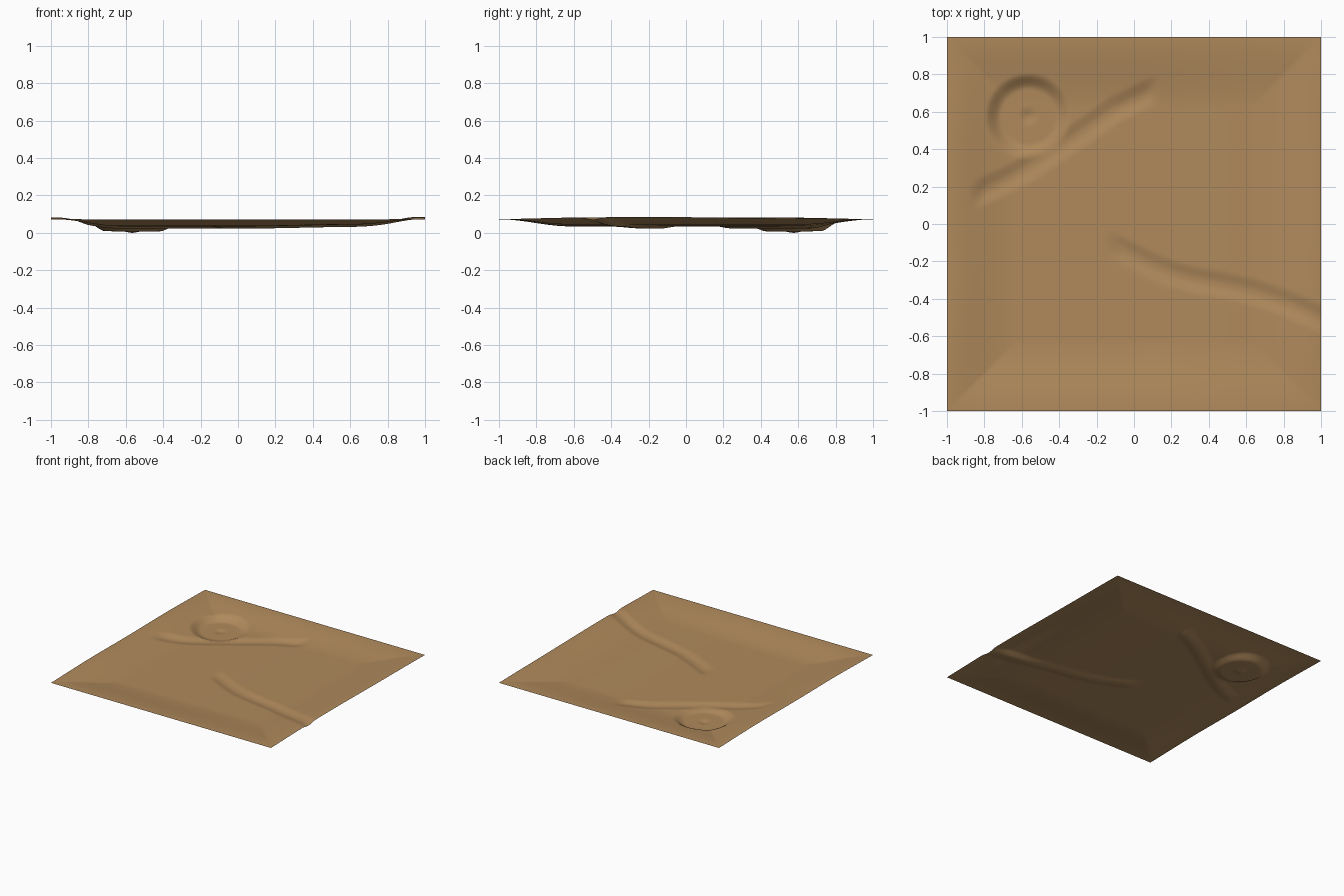
import bpy, bmesh, math

if "Cube" in bpy.data.objects:
    bpy.data.objects.remove(bpy.data.objects["Cube"])

N = 200                      # grid cells per side
CRATER = (-0.565, 0.575)     # crater centre
CHANNELS = [                 # centre lines of the two dry channels
    [(-0.86, 0.15), (-0.6, 0.28), (-0.3, 0.475), (-0.1, 0.61), (0.1, 0.71)],
    [(-0.13, -0.11), (0.2, -0.265), (0.6, -0.355), (0.8, -0.42), (1.05, -0.53)],
]


def smooth(t):
    t = max(0.0, min(1.0, t))
    return t * t * (3 - 2 * t)


def curve_y(pts, x):
    """Cubic interpolation of a channel's centre line, with its slope."""
    n = len(pts)
    i = max(k for k in range(n - 1) if k == 0 or pts[k][0] <= x)

    def tangent(k):
        a, b = pts[max(k - 1, 0)], pts[min(k + 1, n - 1)]
        return (b[1] - a[1]) / (b[0] - a[0])
    (x0, y0), (x1, y1) = pts[i], pts[i + 1]
    w = x1 - x0
    t = max(0.0, min(1.0, (x - x0) / w))
    y = ((2*t**3 - 3*t*t + 1) * y0 + (t**3 - 2*t*t + t) * w * tangent(i)
         + (3*t*t - 2*t**3) * y1 + (t**3 - t*t) * w * tangent(i + 1))
    return y, (y1 - y0) / w


def channel(pts, x, y):
    cy, slope = curve_y(pts, x)
    dist = abs(y - cy) / math.hypot(1, slope)
    ends = smooth((x - pts[0][0] + 0.03) / 0.1) * smooth((pts[-1][0] + 0.05 - x) / 0.1)
    return 0.012 * ends * (1 - smooth((dist - 0.005) / 0.075))


def height(x, y):
    # shallow square basin with creased corners
    d = 1 - max(abs(x), abs(y))
    floor = 0.040 + 0.010 * smooth(x / 0.7)
    m = smooth(d / 0.38)
    z = 0.078 * (1 - m) + floor * m
    # low swells along the left and right margins
    side = math.exp(-((1 - abs(x) - 0.05) / 0.12) ** 2)
    wave = (1 - y * y) * (0.85 - 0.3 * math.sin(3.0 * y)) if x > 0 else \
        (1 - y * y) * (0.8 - 0.25 * math.cos(5.0 * y))
    z += 0.014 * side * wave
    # channels
    z -= max(channel(p, x, y) for p in CHANNELS)
    # crater with a small central pit
    r = math.hypot(x - CRATER[0], y - CRATER[1])
    k = 1 - smooth((r - 0.145) / 0.085)
    z = z * (1 - k) + (0.012 + 0.25 * (z - 0.035)) * k
    z -= 0.008 * (1 - smooth(r / 0.055))
    return z


# terrain sheet
bm = bmesh.new()
bmesh.ops.create_grid(bm, x_segments=N, y_segments=N, size=1.0)
for v in bm.verts:
    v.co.z = height(v.co.x, v.co.y)
low = min(v.co.z for v in bm.verts)
for v in bm.verts:
    v.co.z -= low
for f in bm.faces:
    f.smooth = True
mesh = bpy.data.meshes.new("terrain")
bm.to_mesh(mesh)
bm.free()

sand = bpy.data.materials.new("sandy brown")
sand.diffuse_color = (0.434, 0.254, 0.107, 1)
sand.use_nodes = True
sand.node_tree.nodes["Principled BSDF"].inputs["Base Color"].default_value = sand.diffuse_color
mesh.materials.append(sand)
terrain = bpy.data.objects.new("terrain", mesh)
bpy.context.collection.objects.link(terrain)
